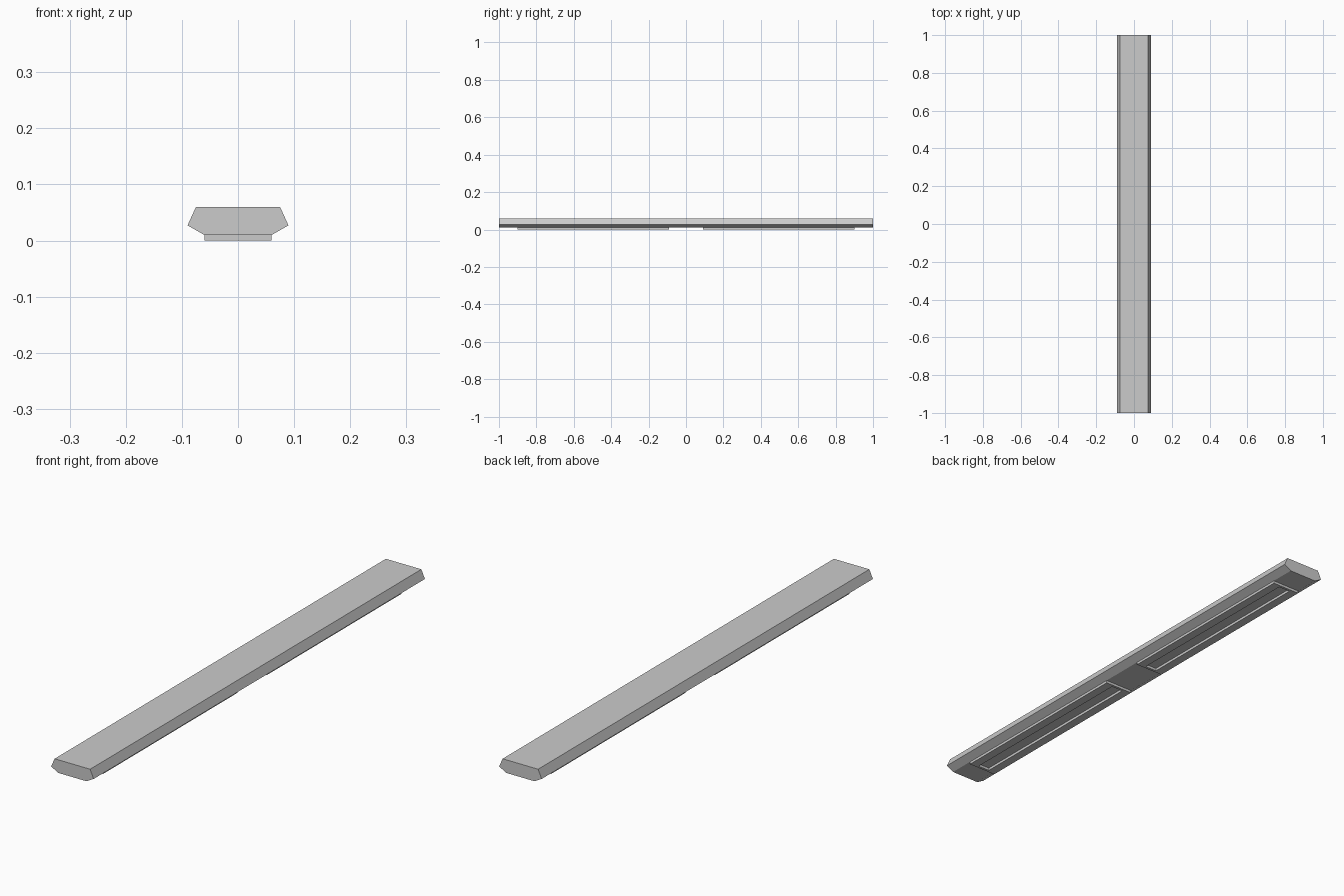
import bpy

if "Cube" in bpy.data.objects:
    bpy.data.objects.remove(bpy.data.objects["Cube"])

pale = bpy.data.materials.new("pale_diffuser")
pale.diffuse_color = (0.95, 0.95, 0.95, 1)
pale.use_nodes = True
pale.node_tree.nodes["Principled BSDF"].inputs["Base Color"].default_value = pale.diffuse_color


def prism(name, profile, y0, y1, material=None):
    """Extrude an x-z outline (counter-clockwise from the front) along y."""
    n = len(profile)
    verts = [(x, y, z) for y in (y0, y1) for x, z in profile]
    faces = [tuple(range(n)), tuple(range(2 * n - 1, n - 1, -1))]
    faces += [(i, i + n, (i + 1) % n + n, (i + 1) % n) for i in range(n)]
    mesh = bpy.data.meshes.new(name)
    mesh.from_pydata(verts, [], faces)
    mesh.update()
    obj = bpy.data.objects.new(name, mesh)
    bpy.context.collection.objects.link(obj)
    if material:
        mesh.materials.append(material)
    return obj


def box(name, x0, x1, y0, y1, z0, z1, material=None):
    return prism(name, [(x0, z0), (x1, z0), (x1, z1), (x0, z1)], y0, y1, material)


# Long faceted housing
half = [(0.06, 0.01), (0.09, 0.027), (0.075, 0.06)]
prism("housing", half + [(-x, z) for x, z in reversed(half)], -1, 1)

# Two underside light sections: paired pale strips joined by end bridges
for label, y0, y1 in (("front", -0.9, -0.09), ("back", 0.09, 0.9)):
    box(label + "_right_strip", 0.025, 0.06, y0, y1, 0, 0.01, pale)
    box(label + "_left_strip", -0.06, -0.025, y0, y1, 0, 0.01, pale)
    for end, a, b in (("near", y0, y0 + 0.01), ("far", y1 - 0.01, y1)):
        box(f"{label}_{end}_bridge", -0.025, 0.025, a, b, 0, 0.01)
